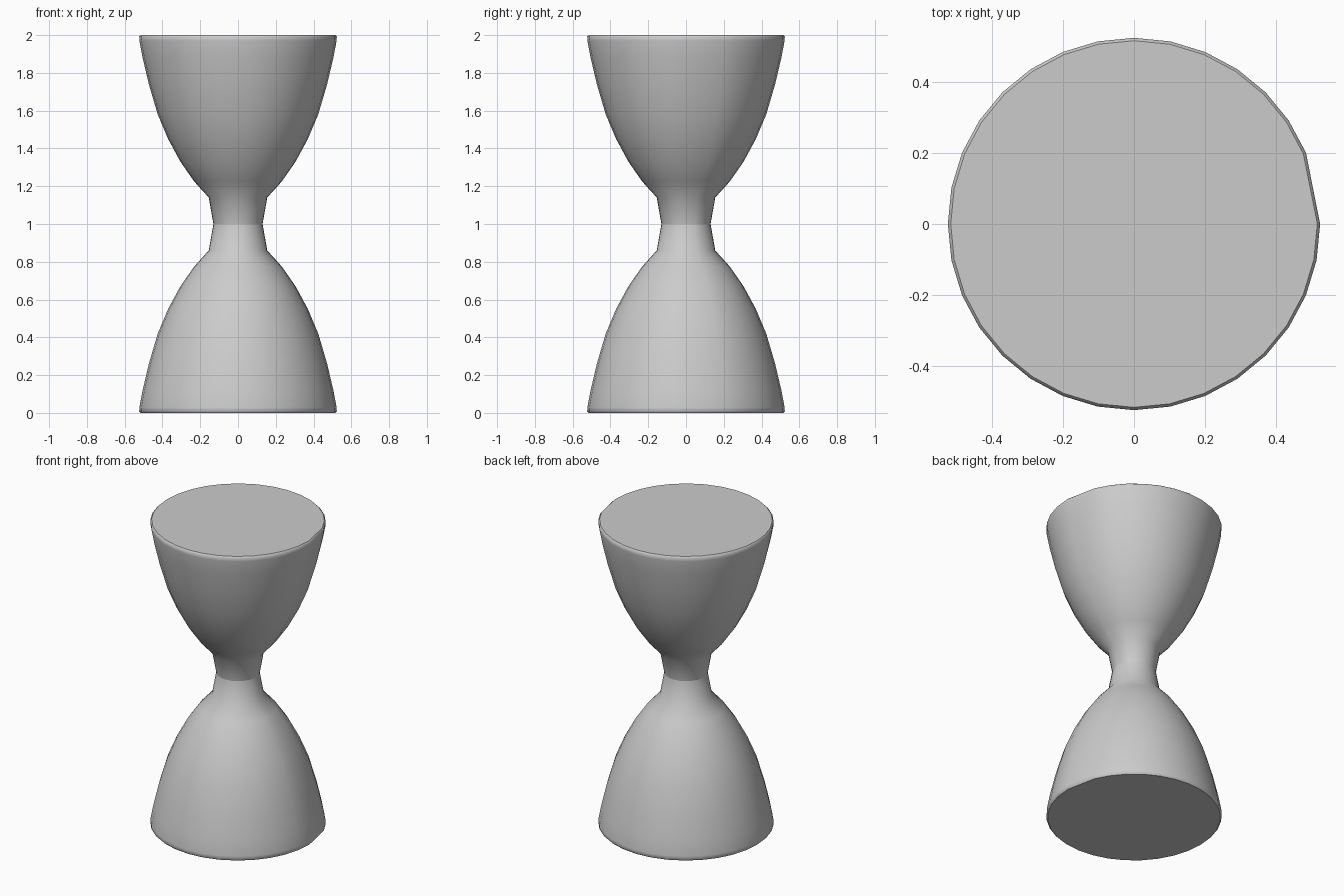
import bpy, bmesh
from math import cos, sin, pi

if "Cube" in bpy.data.objects:
    bpy.data.objects.remove(bpy.data.objects["Cube"])

# Lower-half profile (radius, height) from base edge up to the waist
profile = [(0.515, 0.0), (0.523, 0.008), (0.522, 0.03), (0.505, 0.12),
           (0.472, 0.26), (0.425, 0.42), (0.37, 0.55), (0.305, 0.67),
           (0.232, 0.775), (0.155, 0.86), (0.13, 1.0)]
SIDES = 32
# One column is skipped, leaving the single wider facet on the +x side
angles = [2 * pi * i / SIDES for i in range(SIDES) if i != 1]
n = len(angles)

# Full profile: lower half plus its mirror about z = 1
full = profile + [(r, 2 - z) for r, z in reversed(profile[:-1])]

bm = bmesh.new()
rings = [[bm.verts.new((r * cos(a), r * sin(a), z)) for a in angles]
         for r, z in full]

# Side walls
for lo, hi in zip(rings, rings[1:]):
    for i in range(n):
        j = (i + 1) % n
        bm.faces.new((lo[i], lo[j], hi[j], hi[i])).smooth = True

# Flat end caps
for ring in (rings[0][::-1], rings[-1]):
    bm.faces.new(ring).smooth = True

# Crisp crease at the waist and around the caps
for k in (0, len(profile) - 1, len(full) - 1):
    for i in range(n):
        bm.edges.get((rings[k][i], rings[k][(i + 1) % n])).smooth = False

mesh = bpy.data.meshes.new("hourglass_body")
bm.to_mesh(mesh)
bm.free()
body = bpy.data.objects.new("hourglass_body", mesh)
bpy.context.collection.objects.link(body)
